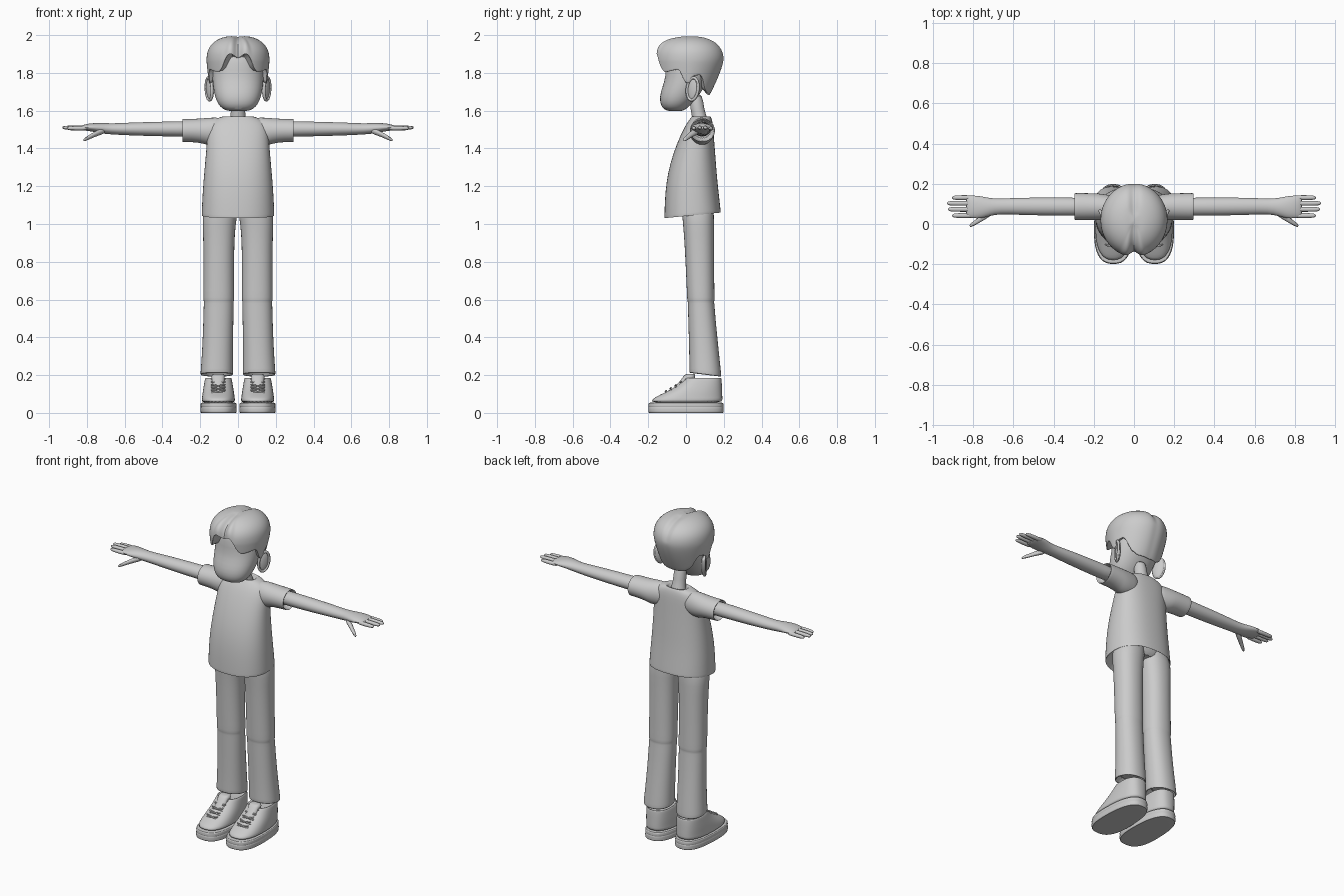
import bpy, bmesh, math
from mathutils import Vector, Matrix

if "Cube" in bpy.data.objects:
    bpy.data.objects.remove(bpy.data.objects["Cube"])

grey = bpy.data.materials.new("plain_grey")
grey.use_nodes = True
COLOUR = (0.6, 0.6, 0.6, 1)
grey.diffuse_color = COLOUR
grey.node_tree.nodes["Principled BSDF"].inputs["Base Color"].default_value = COLOUR


def finish(name, bm, mirror=False, subdiv=1, sharp=40):
    bmesh.ops.recalc_face_normals(bm, faces=bm.faces)
    mesh = bpy.data.meshes.new(name)
    bm.to_mesh(mesh)
    bm.free()
    ob = bpy.data.objects.new(name, mesh)
    bpy.context.collection.objects.link(ob)
    mesh.materials.append(grey)
    if mirror:
        ob.modifiers.new("mirror", "MIRROR")
    if subdiv:
        sub = ob.modifiers.new("smooth", "SUBSURF")
        sub.levels = sub.render_levels = subdiv
    bpy.ops.object.select_all(action="DESELECT")
    ob.select_set(True)
    bpy.context.view_layer.objects.active = ob
    bpy.ops.object.shade_smooth_by_angle(angle=math.radians(sharp))
    return ob


def skin(bm, rings):
    """Bridge consecutive rings of points and cap both ends."""
    loops = [[bm.verts.new(p) for p in ring] for ring in rings]
    n = len(loops[0])
    for low, high in zip(loops, loops[1:]):
        for i in range(n):
            j = (i + 1) % n
            bm.faces.new((low[i], low[j], high[j], high[i]))
    bm.faces.new(loops[0])
    bm.faces.new(loops[-1])


def loft(bm, sections, axis="z", sides=24, power=2.0, tilt=None, taper=0):
    """Sections are (position on axis, centre a, centre b, radius a, radius b)."""
    rings = []
    for p, a, b, ra, rb in sections:
        ring = []
        for i in range(sides):
            t = 2 * math.pi * i / sides
            c, s = math.cos(t), math.sin(t)
            u = math.copysign(abs(c) ** (2 / power), c) * ra
            v = math.copysign(abs(s) ** (2 / power), s) * rb
            if axis == "z":
                x = a + u * (1 - taper * (b + v))
                lift = tilt(p, b + v) if tilt else 0
                ring.append((x, b + v, p + lift))
            else:
                ring.append((p, a + u, b + v))
        rings.append(ring)
    skin(bm, rings)


def interp(table, x):
    for (x0, y0), (x1, y1) in zip(table, table[1:]):
        if x <= x1:
            return y0 + (y1 - y0) * (x - x0) / (x1 - x0)
    return table[-1][1]


# Head: full chin at the front, sloping up to the nape
bm = bmesh.new()
profile = [(1.597, -.09, -.02, .05), (1.607, -.12, .0, .08), (1.635, -.137, .03, .108),
           (1.675, -.14, .065, .123), (1.72, -.128, .095, .132), (1.78, -.107, .135, .138),
           (1.85, -.11, .16, .138), (1.92, -.09, .13, .11), (1.95, -.04, .08, .06)]
loft(bm, [(z, 0, (f + b) / 2, w, (b - f) / 2) for z, f, b, w in profile], power=2.2)
finish("head", bm)

bm = bmesh.new()
loft(bm, [(1.5, 0, .08, .06, .05), (1.56, 0, .075, .042, .04),
          (1.6, 0, .06, .036, .036), (1.7, 0, .05, .038, .038)])
finish("neck", bm)

# Hair: dome whose lower edge follows fringe, sideburn and nape
EDGE = [(0, 1.89), (14, 1.905), (22, 1.89), (30, 1.83), (40, 1.80), (56, 1.81), (73, 1.82),
        (79, 1.75), (90, 1.74), (94, 1.78), (112, 1.79), (124, 1.71), (140, 1.685), (180, 1.68)]
SIDES, BROW = 72, 1.87


def hair_ring(place, inset=1.0):
    ring = []
    for i in range(SIDES):
        a = 2 * math.pi * i / SIDES
        deg = math.degrees(a if a <= math.pi else 2 * math.pi - a)
        edge = interp(EDGE, deg)
        r, z = place(edge)
        back = max(0, -math.cos(a))
        drop = max(0, BROW - z) / .19
        r *= 1 - (.14 + .28 * back) * drop ** 1.3
        r *= inset
        front = max(0, math.cos(a))
        x = .167 * r * math.sin(a)
        groove = math.exp(-(x / .022) ** 2)
        y = .02 - .183 * r * math.cos(a) * (1 - (.14 * front + .02) * groove)
        ring.append((x, y, z - .014 * groove * (z > BROW)))
    return ring


bm = bmesh.new()
rings = []
for k in range(1, 11):
    phi = math.pi / 2 * k / 10
    r, h = math.sin(phi) ** .85, math.cos(phi) ** .85 if k < 10 else 0
    rings.append(hair_ring(lambda e, r=r, h=h: (r, max(e, BROW) + (1.998 - max(e, BROW)) * h)))
for k in range(1, 7):
    rings.append(hair_ring(lambda e, k=k: (1, max(e, BROW) + (e - max(e, BROW)) * k / 6)))
rings.append(hair_ring(lambda e: (1, e + .002), .93))
rings.append(hair_ring(lambda e: (1, e + .02), .8))
skin(bm, rings)
finish("hair", bm, sharp=50)

# Ears: flared bowl with raised rim
bm = bmesh.new()
place = Matrix.Translation((.148, .038, 1.715)) @ Matrix.Rotation(math.radians(-28), 4, "Z") \
    @ Matrix.Rotation(math.radians(-8), 4, "X")
bmesh.ops.create_uvsphere(bm, u_segments=20, v_segments=12, radius=1,
                          matrix=place @ Matrix.Diagonal((.014, .036, .064, 1)))
rings = []
for i in range(24):
    t = 2 * math.pi * i / 24
    c, s = math.cos(t), math.sin(t)
    ring = []
    for j in range(8):
        q = 2 * math.pi * j / 8
        grow = .009 * math.cos(q)
        ring.append(bm.verts.new(place @ Vector((.006 + .009 * math.sin(q),
                                                 (.033 + grow) * c, (.06 + grow) * s))))
    rings.append(ring)
for i in range(24):
    for j in range(8):
        k, m = (i + 1) % 24, (j + 1) % 8
        bm.faces.new((rings[i][j], rings[k][j], rings[k][m], rings[i][m]))
finish("ears", bm, mirror=True)

# Shirt body with hollow hem rising to the back
bm = bmesh.new()
body = [(1.10, 0, .04, .17, .13), (1.03, 0, .035, .186, .146), (1.03, 0, .035, .193, .15),
        (1.035, 0, .035, .193, .15), (1.12, 0, .032, .19, .145), (1.22, 0, .031, .184, .136),
        (1.32, 0, .037, .175, .122), (1.42, 0, .05, .166, .101), (1.49, 0, .063, .163, .083),
        (1.535, 0, .073, .15, .069), (1.56, 0, .08, .115, .055), (1.572, 0, .08, .072, .048),
        (1.568, 0, .078, .062, .044), (1.54, 0, .078, .05, .04)]
loft(bm, body, sides=32, power=2.35,
     tilt=lambda z, y: max(0, 1.2 - z) / .17 * .1 * (y + .115))
finish("shirt_body", bm)

bm = bmesh.new()
loft(bm, [(.05, .08, 1.49, .05, .07), (.12, .082, 1.492, .062, .073), (.165, .085, 1.489, .066, .073),
          (.2, .087, 1.495, .067, .063), (.29, .087, 1.495, .067, .061), (.296, .087, 1.495, .067, .061),
          (.296, .087, 1.495, .061, .055), (.25, .087, 1.495, .056, .05)], axis="x")
finish("shirt_sleeves", bm, mirror=True)

# Arms, palms, fingers and thumbs
bm = bmesh.new()
loft(bm, [(.18, .086, 1.503, .044, .041), (.32, .086, 1.503, .046, .041), (.45, .087, 1.503, .045, .038),
          (.58, .088, 1.503, .043, .034), (.67, .088, 1.503, .038, .029), (.72, .084, 1.507, .045, .029),
          (.76, .083, 1.511, .056, .024), (.80, .085, 1.512, .058, .019), (.828, .087, 1.51, .053, .012),
          (.836, .087, 1.51, .046, .006)], axis="x", sides=20)
finish("arms", bm, mirror=True)

bm = bmesh.new()
for y, tip, z in [(.042, .905, 1.507), (.073, .925, 1.51), (.103, .93, 1.51), (.131, .905, 1.506)]:
    loft(bm, [(.79, y, z, .011, .011), (.83, y, z, .0135, .0125), (tip - .02, y, z, .0125, .0115),
              (tip - .004, y, z, .009, .008), (tip, y, z, .003, .003)], axis="x", sides=10)
loft(bm, [(.70, .065, 1.497, .018, .018), (.74, .042, 1.484, .02, .017), (.78, .013, 1.464, .014, .013),
          (.812, -.006, 1.447, .012, .011), (.818, -.009, 1.444, .004, .004)], axis="x", sides=10)
finish("fingers", bm, mirror=True)

# Trousers: straight legs with knee crease and cuffs
bm = bmesh.new()
loft(bm, [(1.14, .08, .06, .09, .085), (1.04, .098, .064, .093, .085), (.96, .101, .068, .084, .08),
          (.8, .102, .073, .081, .076), (.62, .102, .078, .082, .073), (.598, .102, .079, .082, .073),
          (.59, .102, .079, .079, .07), (.575, .102, .08, .08, .071), (.45, .105, .087, .08, .074),
          (.3, .109, .097, .083, .08), (.215, .112, .102, .087, .085), (.205, .112, .102, .087, .085),
          (.197, .112, .104, .08, .078), (.25, .112, .102, .07, .068)], power=2.2,
     tilt=lambda z, y: -.12 * (y - .1) * (z < .26))
finish("trouser_legs", bm, mirror=True)

bm = bmesh.new()
loft(bm, [(1.045, 0, .064, .12, .07), (1.09, 0, .06, .165, .085), (1.2, 0, .05, .16, .09)])
finish("trouser_hips", bm)

# Shoes: sole, upper, tongue and laces
bm = bmesh.new()
loft(bm, [(z, .103, 0, .096 - i, .2 - i) for z, i in
          ((0, .01), (0, .003), (.004, 0), (.028, 0), (.031, .003), (.034, 0), (.05, .001),
           (.054, .004), (.054, .012))], sides=32, power=2.6, taper=.35)
finish("shoe_soles", bm, mirror=True, sharp=30)

bm = bmesh.new()
upper = [(.05, -.19, .192, .089), (.07, -.182, .193, .088), (.088, -.155, .193, .086),
         (.108, -.112, .192, .084), (.13, -.07, .191, .081), (.155, -.032, .19, .077),
         (.18, -.006, .188, .073), (.187, .0, .187, .07), (.183, .012, .178, .06), (.16, .02, .17, .055)]
loft(bm, [(z, .104, (f + b) / 2, w, (b - f) / 2) for z, f, b, w in upper],
     sides=32, power=2.5, taper=.25)
finish("shoe_uppers", bm, mirror=True)

bm = bmesh.new()
loft(bm, [(.1, .105, -.04, .03, .06), (.15, .105, .0, .035, .045), (.2, .105, .02, .036, .03),
          (.207, .105, .025, .03, .022)], power=2.5)
finish("shoe_tongues", bm, mirror=True)

bm = bmesh.new()
for k in range(5):
    z, y = .112 + .0155 * k, -.108 + .026 * k
    for lean in (-.006, .006):
        loft(bm, [(.066, y + .007, z - lean, .003, .003), (.072, y, z - lean, .006, .005),
                  (.138, y, z + lean, .006, .005), (.144, y + .007, z + lean, .003, .003)],
             axis="x", sides=8)
finish("shoe_laces", bm, mirror=True)
